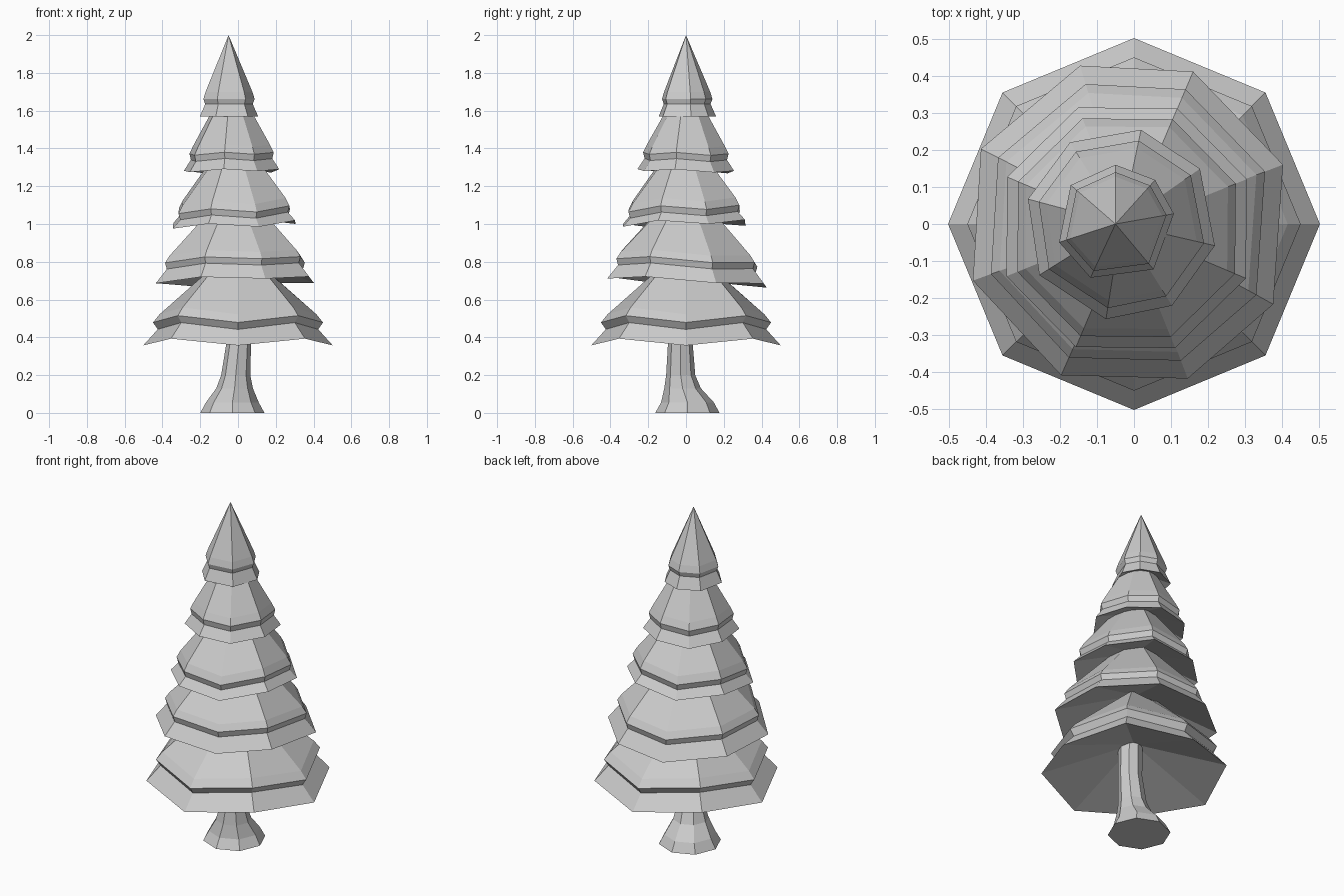
import bpy, bmesh
from math import radians, sin, cos

if "Cube" in bpy.data.objects:
    bpy.data.objects.remove(bpy.data.objects["Cube"])


def loft(name, rings, bottom, top):
    """Join rings of points with quads; bottom/top are apex points or None for a flat cap."""
    bm = bmesh.new()
    rows = [[bm.verts.new(p) for p in ring] for ring in rings]
    n = len(rows[0])
    for a, b in zip(rows, rows[1:]):
        for i in range(n):
            j = (i + 1) % n
            bm.faces.new((a[i], a[j], b[j], b[i]))
    for row, tip in ((rows[0], bottom), (rows[-1], top)):
        if tip is None:
            bm.faces.new(row)
        else:
            v = bm.verts.new(tip)
            for i in range(n):
                bm.faces.new((row[i], row[(i + 1) % n], v))
    bmesh.ops.recalc_face_normals(bm, faces=bm.faces)
    mesh = bpy.data.meshes.new(name)
    bm.to_mesh(mesh)
    bm.free()
    obj = bpy.data.objects.new(name, mesh)
    bpy.context.collection.objects.link(obj)
    return obj


def ring(cx, cy, r, z, angles, tilt=(0, 0), wave=0):
    """Polygon ring with a slight lean and alternating low/high corners."""
    pts = []
    for i, a in enumerate(angles):
        x, y = r * cos(radians(a)), r * sin(radians(a))
        dz = tilt[0] * x + tilt[1] * y + (wave if i % 2 else -wave)
        pts.append((cx + x, cy + y, max(z + dz, 0)))
    return pts


OCT = [45 * i for i in range(8)]

# Flared trunk, leaning slightly
trunk = [(-0.03, 0.007, 0.17, 0), (-0.03, 0.008, 0.14, 0.055),
         (-0.018, -0.018, 0.097, 0.13), (-0.012, -0.028, 0.077, 0.2),
         (0.003, -0.03, 0.066, 0.36), (0.003, -0.025, 0.066, 0.62)]
loft("trunk", [ring(x, y, r, z, OCT) for x, y, r, z in trunk], None, None)

# Foliage tiers: name, centre, corner angles, tilt, wave, underside z, top z,
# profile (radius, z) from the rim up through crease, ridge and shoulder
tiers = [
    ("bottom_branches", (0, 0), OCT, (0, 0), 0.018, 0.55, 0.86,
     [(0.502, 0.375), (0.425, 0.46), (0.45, 0.497), (0.415, 0.54), (0.13, 0.79)]),
    ("lower_branches", (-0.015, 0), [21, 67, 107, 153, 200, 246, 291, 331],
     (0.02, -0.05), 0.008, 0.86, 1.15,
     [(0.447, 0.695), (0.385, 0.77), (0.395, 0.803), (0.37, 0.84), (0.12, 1.10)]),
    ("middle_branches", (-0.02, -0.01), [22 + a for a in OCT],
     (0.03, 0.02), 0.012, 1.13, 1.42,
     [(0.35, 1.0), (0.308, 1.045), (0.318, 1.078), (0.295, 1.12), (0.10, 1.37)]),
    ("upper_branches", (-0.035, 0), [35, 78, 122, 165, 212, 261, 302, 347],
     (0.01, -0.02), 0.006, 1.38, 1.68,
     [(0.26, 1.28), (0.222, 1.337), (0.23, 1.37), (0.21, 1.41), (0.08, 1.64)]),
    ("tree_top", (-0.05, 0), [10, 48, 90, 139, 198, 245, 310],
     (0, 0), 0, 1.63, 2.0,
     [(0.16, 1.568), (0.13, 1.635), (0.14, 1.662), (0.128, 1.70)]),
]
for name, (cx, cy), angles, tilt, wave, under, top, profile in tiers:
    rings = [ring(cx, cy, r, z, angles, tilt, wave) for r, z in profile]
    loft(name, rings, (cx, cy, under), (cx, cy, top))
